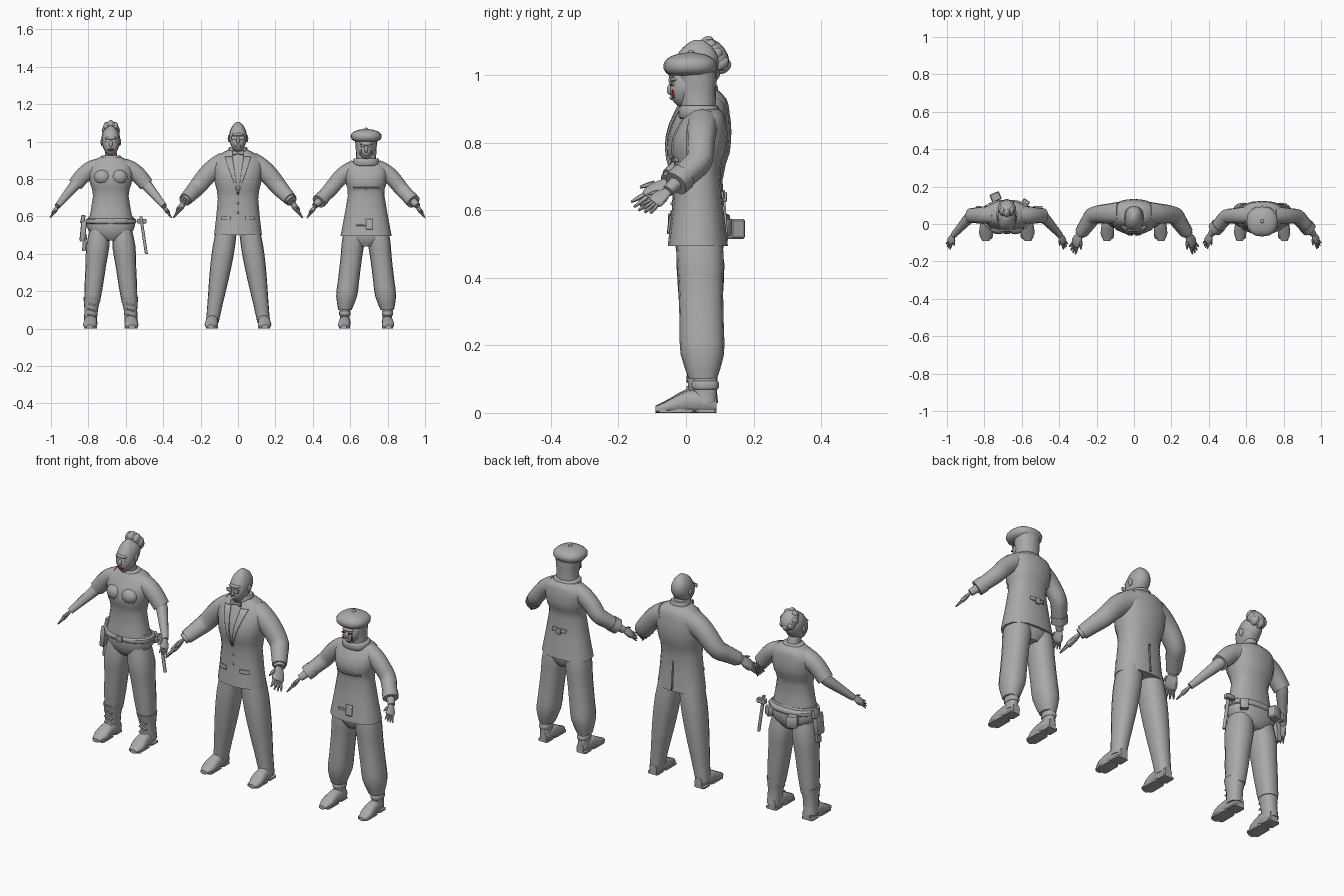
import bpy
import bmesh
import math
from mathutils import Vector, Matrix

if bpy.data.objects.get("Cube"):
    bpy.data.objects.remove(bpy.data.objects["Cube"])

ROUND = 0.85
SIDES = 16
MIRROR = (-1, 1)
X, Y, Z = Vector((1, 0, 0)), Vector((0, 1, 0)), Vector((0, 0, 1))
origin = Vector()


def material(name, color):
    mat = bpy.data.materials.new(name)
    mat.use_nodes = True
    mat.diffuse_color = color
    mat.node_tree.nodes["Principled BSDF"].inputs["Base Color"].default_value = color
    return mat


grey = material("plain grey", (.4, .4, .4, 1))
red = material("dark red", (.3, .02, .03, 1))


def finish(name, bm, mat):
    bmesh.ops.recalc_face_normals(bm, faces=bm.faces)
    mesh = bpy.data.meshes.new(name)
    bm.to_mesh(mesh)
    bm.free()
    mesh.materials.append(mat)
    obj = bpy.data.objects.new(name, mesh)
    obj.location = origin
    bpy.context.collection.objects.link(obj)
    bpy.ops.object.select_all(action="DESELECT")
    obj.select_set(True)
    bpy.context.view_layer.objects.active = obj
    bpy.ops.object.shade_smooth_by_angle(angle=math.radians(40))
    return obj


def mix(a, b, t):
    return [p + (q - p) * t for p, q in zip(a, b)]


def smooth_rows(rows, steps=2):
    """Catmull-Rom interpolation of number rows."""
    out = []
    last = len(rows) - 1
    for i in range(last):
        before, here, there, after = rows[max(i - 1, 0)], rows[i], rows[i + 1], rows[min(i + 2, last)]
        for k in range(steps):
            t = k / steps
            out.append([q + t / 2 * (r - p + t * (2 * p - 5 * q + 4 * r - s + t * (3 * (q - r) + s - p)))
                        for p, q, r, s in zip(before, here, there, after)])
    return out + [list(rows[last])]


def skin(name, frames, sides=SIDES):
    """Skin elliptical sections given as (centre, u axis, v axis)."""
    bm = bmesh.new()
    rings = []
    for centre, u, v in frames:
        ring = []
        for k in range(sides):
            c, s = math.cos(math.tau * k / sides), math.sin(math.tau * k / sides)
            ring.append(bm.verts.new(centre + u * math.copysign(abs(c) ** ROUND, c)
                                     + v * math.copysign(abs(s) ** ROUND, s)))
        rings.append(ring)
    for low, high in zip(rings, rings[1:]):
        for k in range(sides):
            bm.faces.new((low[k - 1], low[k], high[k], high[k - 1]))
    bm.faces.new(rings[0])
    bm.faces.new(rings[-1])
    return finish(name, bm, grey)


def loft(name, rows, side=1):
    """Stacked level sections: (height, x, y, half width, half depth)."""
    return skin(name, [(Vector((side * x, y, z)), X * w, Y * d) for z, x, y, w, d in smooth_rows(rows)])


def band(name, low, high, centre, width, depth, side=1):
    """Short round band with softened rims."""
    x, y = centre
    rows = [(low, .9), (mix([low], [high], .2)[0], 1), (mix([low], [high], .8)[0], 1), (high, .9)]
    loft(name, [(z, x, y, width * f, depth * f) for z, f in rows], side)


def tube(name, points, radii, side=1, flat=1, across=Y, sides=12):
    """Sections square to a path."""
    rows = smooth_rows([(*p, r) for p, r in zip(points, radii)])
    path = [Vector((side * x, y, z)) for x, y, z, r in rows]
    frames = []
    for i, p in enumerate(path):
        d = (path[min(i + 1, len(path) - 1)] - path[max(i - 1, 0)]).normalized()
        u = (across - d * across.dot(d)).normalized()
        frames.append((p, u * rows[i][-1], d.cross(u) * rows[i][-1] * flat))
    skin(name, frames, sides)


def box(name, centre, size, mat=grey, turn=0, tilt=0):
    bm = bmesh.new()
    bmesh.ops.create_cube(bm, size=1)
    bmesh.ops.bevel(bm, geom=bm.edges[:], offset=.1, segments=1, affect="EDGES")
    bm.transform(Matrix.Translation(centre) @ Matrix.Rotation(turn, 4, "Z")
                 @ Matrix.Rotation(tilt, 4, "Y") @ Matrix.Diagonal((*size, 1)))
    finish(name, bm, mat)


def ball(name, centre, size, mat=grey, tilt=0):
    bm = bmesh.new()
    bmesh.ops.create_uvsphere(bm, u_segments=SIDES, v_segments=8, radius=1)
    bm.transform(Matrix.Translation(centre) @ Matrix.Rotation(tilt, 4, "X") @ Matrix.Diagonal((*size, 1)))
    finish(name, bm, mat)


def patch(name, body, low, high, bottom, top, face=-1, cells=6):
    """Thin plate wrapped on a lofted body; bottom and top are x ranges."""
    rows = smooth_rows(body, 4)
    bm = bmesh.new()
    grid = []
    for i in range(cells + 1):
        z = low + (high - low) * i / cells
        k = max(n for n, row in enumerate(rows[:-1]) if row[0] <= z)
        a, b = rows[k], rows[k + 1]
        height, x, y, width, depth = mix(a, b, (z - a[0]) / (b[0] - a[0]))
        left, right = mix(bottom, top, i / cells)
        for j in range(cells + 1):
            x = left + (right - left) * j / cells
            bulge = max(0, 1 - abs(x / width) ** (2 / ROUND)) ** (ROUND / 2)
            grid.append(bm.verts.new((x, y + face * (depth * bulge + .004), z)))
    n = cells + 1
    for i in range(cells):
        for j in range(cells):
            k = i * n + j
            bm.faces.new((grid[k], grid[k + 1], grid[k + n + 1], grid[k + n]))
    plate = finish(name, bm, grey).modifiers.new("thickness", "SOLIDIFY")
    plate.thickness, plate.offset = .006, 0


def torso(name, hem, waist, neck, hem_width, waist_width, chest_width):
    """Garment body from a few key heights and half widths."""
    rows = [(hem, 0, .035, hem_width, hem_width * .65), (waist, 0, .035, waist_width, waist_width * .68)]
    for f, y, width, depth in ((.3, .037, .92, .7), (.55, .042, 1, .7), (.75, .05, 1, .6),
                               (.9, .055, .78, .5), (1, .05, .42, .35)):
        rows.append((waist + (neck - waist) * f, 0, y, chest_width * width, chest_width * depth))
    loft(name, rows)
    loft("neck", [(neck - .04, 0, .05, .04, .04), (neck, 0, .045, .033, .035), (neck + .05, 0, .03, .03, .035)])
    return rows


def leg(name, foot, bottom, widths, side):
    """Leg leaning from foot to hip with evenly spaced widths."""
    steps = len(widths) - 1
    loft(name, [(*mix((bottom, foot, .05), (.54, .06, .04), k / steps), w, w * 1.15)
                for k, w in enumerate(widths)], side)


def limb(shoulder, elbow, wrist, start, end, count=6):
    """Points along a bent arm, measured 0 at shoulder, 1 at elbow, 2 at wrist."""
    points = []
    for k in range(count):
        f = start + (end - start) * k / (count - 1)
        p = mix(shoulder, elbow, f) if f < 1 else mix(elbow, wrist, f - 1)
        p[2] += .02 * max(0, math.sin(math.pi * f))
        points.append(p)
    return points


def taper(first, last, count=6):
    return [first + (last - first) * k / (count - 1) for k in range(count)]


def hand(wrist, size, side):
    """Flat palm with four fanned fingers and a thumb."""
    w = Vector(wrist)
    reach = Vector((.45, -.95, -.8)) * size * 3.2
    d = reach.normalized()
    spread = d.cross(-X - Z).normalized()
    tube("palm", [w, w + reach / 4, w + reach / 2, w + reach * .6], [size * f for f in (.6, 1, 1.1, .8)],
         side, .45, Vector((side * spread.x, spread.y, spread.z)))
    for k in range(-2, 3):
        thumb = k == -2
        f = k / 2 - .25
        base = w + spread * f * size * .7 + reach * (.2 if thumb else .5)
        end = base + reach * (.3 if thumb else .5 - abs(f) / 9) + spread * f * size * .6
        tube("thumb" if thumb else "finger", [base, (base + end) / 2, end],
             [size * g for g in (.28, .25, .12)], side, sides=6)


def shoe(x, width, side, tall=.07):
    profile = [(.09, .6, .8), (.04, .9, 1), (0, .9, 1), (-.05, 1, .6), (-.09, .5, .3)]
    skin("shoe", [(Vector((side * (x - y / 20), y, h * tall / 2)), X * w * width, Z * h * tall / 2)
                  for y, w, h in smooth_rows(profile)], 12)
    box("heel", (side * x, .06, .006), (width * 1.7, .06, .012))
    box("sole", (side * x, -.03, .006), (width * 1.8, .1, .012))


def head(base, y, tall, lip_color=grey):
    """Skull from a rounded rule, then the face."""
    rows = []
    for k in range(9):
        t = (1 - math.cos(math.pi * k / 8)) / 2
        w = max(math.sin(math.pi * t), .02) ** .5
        rows.append((base + t * tall, 0, y + .016 - .035 * (1 - t) ** 2, w * .048, w * .068))
    loft("head", rows)
    front = y - .05
    ball("nose", (0, front - .008, base + tall * .4), (.01, .013, .02), tilt=-.3)
    ball("lips", (0, front - .004, base + tall * .2), (.017, .01, .007), lip_color)
    ball("brow", (0, front, base + tall * .58), (.034, .012, .008))
    for side in MIRROR:
        ball("eye", (side * .02, front, base + tall * .48), (.01, .007, .006))
        ball("ear", (side * .048, y + .01, base + tall * .45), (.007, .013, .02))


# First figure: shirt, tool belt and high boots
origin = X * -.68
torso("shirt", .57, .71, .92, .12, .095, .12)
band("shirt_collar", .9, .925, (0, .048), .055, .045)
loft("hips", [(.47, 0, .045, .045, .05), (.5, 0, .045, .1, .07), (.55, 0, .045, .13, .08), (.6, 0, .04, .12, .07)])
band("belt", .56, .59, (0, .042), .135, .088)
head(.925, .02, .16, red)
ball("hair", (0, .042, 1.02), (.05, .062, .062))
ball("bun", (0, .085, 1.06), (.046, .035, .056), tilt=.65)
for k in range(8):
    up, out = math.sin(math.tau * k / 8), math.cos(math.tau * k / 8)
    ball("bun_coil", (.033 * out, .085 - .026 * up, 1.06 + .035 * up), (.016, .026, .018), tilt=.65)
arm = (.07, .05, .86), (.19, .045, .77), (.285, -.06, .655)
for side in MIRROR:
    ball("bust", (side * .045, -.02, .81), (.045, .035, .04))
    tube("short_sleeve", limb(*arm, 0, 1), taper(.05, .04), side)
    tube("bare_arm", limb(*arm, .7, 2), taper(.034, .016), side)
    hand(arm[-1], .022, side)
    leg("trouser_leg", .1, .14, (.042, .05, .055, .062, .05), side)
    loft("boot_shaft", [(.03, .11, .055, .035, .04), (.1, .105, .05, .036, .04), (.17, .1, .047, .047, .053)], side)
    shoe(.108, .038, side)
    for k in range(4):
        box("boot_lace", (side * .104, .008, .07 + k * .03), (.045, .014, .008), tilt=.3)
# Tools on the belt
box("buckle", (0, -.047, .575), (.035, .012, .03))
box("back_pouch", (-.06, .145, .545), (.055, .045, .06), turn=.4)
box("side_pouch", (.1, .115, .55), (.04, .03, .05), turn=-.6)
box("holster", (-.148, .045, .52), (.03, .055, .11), tilt=.1)
box("holster_strap", (-.14, .04, .46), (.02, .03, .09), tilt=.1)
box("tool_grip", (-.15, .075, .585), (.022, .04, .045), tilt=.2)
loft("baton", [(.4, .19, .075, .008, .008), (.6, .16, .075, .008, .008)])
box("baton_handle", (.165, .085, .575), (.05, .025, .025))

# Second figure: suit with bow tie
origin = Vector()
jacket = torso("jacket", .5, .69, .955, .128, .108, .132)
band("shirt_collar", .93, .972, (0, .045), .05, .05)
head(.945, .02, .16)
arm = (.07, .06, .885), (.215, .05, .76), (.288, -.055, .682)
for side in MIRROR:
    patch("lapel", jacket, .72, .92, (0, side * .004), (side * .03, side * .07))
    patch("pocket_flap", jacket, .58, .6, (side * .04, side * .09), (side * .04, side * .09))
    skin("bow_tie_wing", [(Vector((side * x, -.018, .94)), Y * .007, Z * h) for x, h in ((0, .006), (.03, .016))], 8)
    box("spectacle_lens", (side * .02, -.047, 1.02), (.03, .006, .02))
    tube("sleeve", limb(*arm, 0, 1.9, 8), taper(.06, .035, 8), side)
    tube("shirt_cuff", limb(*arm, 1.7, 2, 3), taper(.03, .027, 3), side)
    hand(arm[-1], .031, side)
    leg("trouser_leg", .138, .03, (.034, .041, .05, .057, .06, .055), side)
    shoe(.14, .036, side)
for k in range(3):
    ball("jacket_button", (0, -.04, .62 + k * .05), (.006, .006, .006))
patch("back_vent", jacket, .51, .66, (-.003, .003), (-.003, .003), face=1)

# Third figure: flared coat, hood, flat cap and baggy trousers
origin = X * .685
coat = torso("coat", .495, .71, .905, .137, .098, .116)
loft("trouser_seat", [(.44, 0, .04, .04, .05), (.48, 0, .04, .1, .07), (.53, 0, .04, .11, .07)])
head(.905, .015, .14)
loft("hood", [(.88, 0, .04, .066, .052), (.91, 0, .036, .053, .052), (1.01, 0, .033, .06, .058)])
band("scarf", .87, .91, (0, .038), .07, .06)
# Cap crown follows a quarter curve
loft("cap", [(1, 0, .012, .055, .06), (1.01, 0, .012, .076, .074)]
     + [(1.03 + .038 * math.sin(a), 0, .013, .083 * math.cos(a), .08 * math.cos(a)) for a in (0, .5, 1, 1.5)])
ball("cap_button", (0, .015, 1.068), (.01, .01, .007))
arm = (.06, .05, .855), (.19, .04, .745), (.274, -.054, .657)
for side in MIRROR:
    box("eye_mark", (side * .02, -.044, .971), (.02, .008, .006), red)
    box("cheek_mark", (side * .025, -.038, .945), (.005, .008, .024), red)
    patch("chest_seam", coat, .745, .755, (0, side * .07), (0, side * .07))
    tube("sleeve", limb(*arm, 0, 1.7, 8), taper(.047, .034, 8), side)
    tube("cuff", limb(*arm, 1.5, 1.75, 3), taper(.039, .038, 3), side)
    tube("forearm", limb(*arm, 1.5, 2, 3), taper(.024, .017, 3), side)
    hand(arm[-1], .023, side)
    leg("baggy_leg", .113, .1, (.036, .056, .057, .057, .058, .061, .055), side)
    loft("boot_shaft", [(.03, .114, .055, .028, .036), (.06, .114, .057, .025, .034), (.1, .114, .057, .027, .036)], side)
    band("boot_cuff", .07, .095, (.114, .057), .03, .04, side)
    shoe(.115, .033, side, .065)
patch("front_pouch", coat, .53, .585, (0, .035), (0, .035))
patch("coat_opening", coat, .55, .56, (-.05, 0), (-.05, 0))
patch("back_strap", coat, .637, .655, (-.04, .04), (-.04, .04), face=1)
box("back_buckle", (0, .115, .64), (.025, .012, .03))
